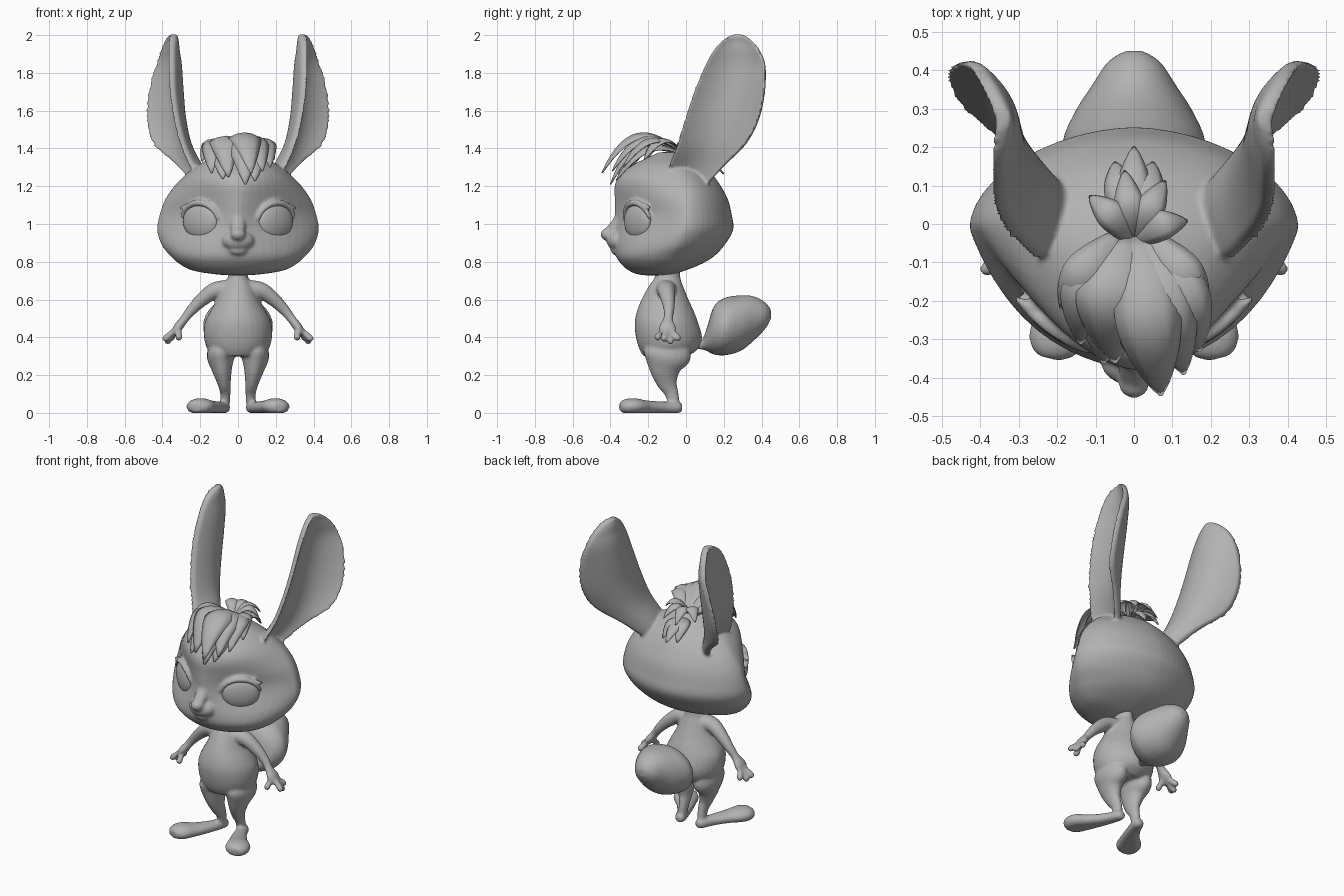
import bpy, bmesh, math
from mathutils import Vector, Matrix

if "Cube" in bpy.data.objects:
    bpy.data.objects.remove(bpy.data.objects["Cube"])

grey = bpy.data.materials.new("soft grey")
grey.diffuse_color = (0.45, 0.45, 0.45, 1)
grey.use_nodes = True
grey.node_tree.nodes["Principled BSDF"].inputs["Base Color"].default_value = grey.diffuse_color


def resample(rows, k=5):
    """Smooth Catmull-Rom interpolation between rows of numbers."""
    out = []
    for i in range(len(rows) - 1):
        a, b, c, d = (rows[max(0, min(len(rows) - 1, j))] for j in range(i - 1, i + 3))
        for s in range(k):
            t = s / k
            out.append([0.5 * (2 * q + (r - p) * t + (2 * p - 5 * q + 4 * r - w) * t * t
                               + (3 * q - p - 3 * r + w) * t ** 3)
                        for p, q, r, w in zip(a, b, c, d)])
    out.append(list(rows[-1]))
    return out


def skin(bm, rings):
    """Bridge closed rings into a capped solid."""
    vs = [[bm.verts.new(p) for p in ring] for ring in rings]
    n = len(vs[0])
    for a, b in zip(vs, vs[1:]):
        for i in range(n):
            bm.faces.new((a[i], a[(i + 1) % n], b[(i + 1) % n], b[i]))
    bm.faces.new(vs[0][::-1])
    bm.faces.new(vs[-1])


def tube(bm, path, ref, sx=1, n=20, floor=None, axis=None):
    """Tube along (x, y, z, side radius, up radius) rows."""
    rows = resample(path)
    rings = []
    for i, r in enumerate(rows):
        t = Vector(rows[min(i + 1, len(rows) - 1)][:3]) - Vector(rows[max(i - 1, 0)][:3])
        t = Vector(axis) if axis else t
        side = t.cross(Vector(ref)).normalized()
        up = side.cross(t).normalized()
        ring = []
        for j in range(n):
            a = 2 * math.pi * j / n
            p = Vector(r[:3]) + side * r[3] * math.cos(a) + up * r[4] * math.sin(a)
            if floor is not None:
                p.z = max(p.z, floor)
            ring.append((p.x * sx, p.y, p.z))
        rings.append(ring)
    skin(bm, rings)


def slices(bm, table, n=48):
    """Horizontal slices: z, half width, front y, back y, widest y, front roundness."""
    rings = []
    for z, w, yf, yb, yw, p in resample(table):
        ring = []
        for j in range(n):
            a = 2 * math.pi * j / n
            c, s = math.cos(a), math.sin(a)
            e = 2 / (p if s < 0 else 1.8)
            depth = (yw - yf) if s < 0 else (yb - yw)
            ring.append((math.copysign(abs(c) ** e, c) * w,
                         yw + math.copysign(abs(s) ** e, s) * depth, z))
        rings.append(ring)
    skin(bm, rings)


def ball(bm, c, r, turn=0):
    m = Matrix.Translation(c) @ Matrix.Rotation(turn, 4, 'Z') @ Matrix.Diagonal((*r, 1))
    bmesh.ops.create_icosphere(bm, subdivisions=4, radius=1, matrix=m)


def finish(bm, name, voxel=0, smooth=6):
    bmesh.ops.recalc_face_normals(bm, faces=bm.faces[:])
    me = bpy.data.meshes.new(name)
    bm.to_mesh(me)
    bm.free()
    me.materials.append(grey)
    for f in me.polygons:
        f.use_smooth = True
    ob = bpy.data.objects.new(name, me)
    bpy.context.collection.objects.link(ob)
    if voxel:
        m = ob.modifiers.new("blend", 'REMESH')
        m.mode, m.voxel_size, m.use_smooth_shade = 'VOXEL', voxel, True
        m = ob.modifiers.new("soften", 'SMOOTH')
        m.factor, m.iterations = 0.5, smooth
    return ob


# Head: skull, snout, eyelids and ears blended together
bm = bmesh.new()
slices(bm, [(.728, .04, -.21, -.13, -.17, 2), (.735, .13, -.26, -.07, -.17, 2),
            (.755, .245, -.305, 0, -.13, 1.9), (.79, .312, -.345, .085, -.1, 1.9),
            (.83, .357, -.37, .15, -.08, 1.85), (.89, .405, -.38, .205, -.04, 1.6),
            (.97, .428, -.38, .25, -.01, 1.33), (1.05, .415, -.378, .242, 0, 1.25),
            (1.13, .386, -.378, .222, 0, 1.38), (1.2, .338, -.378, .185, 0, 1.6),
            (1.25, .29, -.357, .15, -.02, 1.8), (1.29, .245, -.315, .11, -.04, 1.9),
            (1.33, .18, -.25, .06, -.07, 2), (1.38, .05, -.14, -.04, -.09, 2)])
ball(bm, (0, -.362, .912), (.085, .058, .055))
ball(bm, (0, -.413, .945), (.04, .04, .034))
ball(bm, (0, -.368, .86), (.05, .03, .025))
tube(bm, [(0, -.33, 1.06, .03, .03), (0, -.362, 1.0, .04, .035), (0, -.405, .955, .036, .03)], (0, 1, 0))

EYE, T, N = Vector((.198, -.256, 1.015)), Vector((.81, .58, 0)), Vector((.58, -.81, 0))
ear_rows = [  # z, front rim x y, back rim x y, cup depth
    (1.2, .2, -.1, .24, .1, .05), (1.31, .262, -.09, .33, .2, .065),
    (1.42, .308, -.05, .452, .305, .09), (1.55, .342, -.01, .488, .375, .095),
    (1.7, .365, .04, .479, .41, .09), (1.84, .371, .1, .44, .415, .065),
    (1.92, .372, .145, .415, .385, .042), (1.965, .37, .185, .395, .35, .028),
    (1.99, .368, .22, .382, .32, .015), (2.004, .365, .25, .37, .29, .01)]
for sx in (1, -1):
    # Upper lid with a small lash corner
    lid = []
    for k in range(9):
        a = math.radians(8 + 165 * k / 8)
        p = EYE + T * .116 * math.cos(a) + N * (.002 + .02 * math.sin(a)) + Vector((0, 0, .097 * math.sin(a)))
        r = .009 + .009 * math.sin(a)
        lid.append((*p, r, r))
    tube(bm, lid, N, sx, 12)
    tube(bm, [(*(EYE + T * u + N * .012 + Vector((0, 0, z))), r, r) for u, z, r in
              ((.07, .085, .014), (.1, .075, .013), (.13, .07, .007))], N, sx, 10)
    # Ear: cupped blade with a thick rim
    rings = []
    for z, fx, fy, bx, by, cup in resample(ear_rows):
        F, B = Vector((fx, fy, z)), Vector((bx, by, z))
        d = (B - F).normalized()
        n = Vector((d.y, -d.x, 0))
        inner, outer = [], []
        for k in range(17):
            u = k / 16
            arch = 1 - (2 * u - 1) ** 2
            p = F.lerp(B, u) - n * cup * arch
            inner.append(p)
            outer.append(p - n * (.036 + .006 * arch))
        rings.append([(p.x * sx, p.y, p.z) for p in inner + outer[::-1]])
    skin(bm, rings)
finish(bm, "head_and_ears", .0085, 6)

# Eyes
for sx, name in ((1, "eye_left"), (-1, "eye_right")):
    bm = bmesh.new()
    ball(bm, (EYE.x * sx, EYE.y, EYE.z), (.11, .04, .096), sx * math.atan2(T.y, T.x))
    finish(bm, name)

# Body: torso, arms, hands, legs and feet blended together
bm = bmesh.new()
slices(bm, [(.3, .125, -.225, .01, -.1, 2), (.34, .163, -.248, .065, -.09, 2),
            (.4, .18, -.265, .085, -.09, 2), (.47, .178, -.272, .067, -.09, 2),
            (.53, .152, -.262, .045, -.1, 2), (.59, .118, -.24, .018, -.1, 2),
            (.67, .083, -.198, -.015, -.1, 2), (.72, .053, -.165, -.03, -.095, 2),
            (.78, .053, -.165, -.03, -.095, 2)], 32)
fingers = [(.393, -.12, .385), (.38, -.08, .37), (.36, -.035, .388), (.312, -.16, .39)]
for sx in (1, -1):
    tube(bm, [(.04, -.105, .655, .05, .06), (.12, -.105, .648, .045, .048), (.19, -.095, .6, .037, .038),
              (.25, -.09, .54, .028, .028), (.285, -.095, .495, .023, .026),
              (.318, -.098, .452, .024, .046), (.34, -.095, .42, .015, .036)], (0, 1, 0), sx)
    for f in fingers:
        a, b = Vector((.315, -.1, .455)), Vector(f)
        rows = [(*a.lerp(b, t), r, r) for t, r in ((0, .018), (.5, .017), (.85, .019), (.97, .015), (1.04, .007))]
        tube(bm, rows, (0, 1, 0), sx, 10)
    tube(bm, [(.09, -.09, .37, .06, .11), (.092, -.1, .3, .073, .125), (.085, -.11, .23, .054, .085),
              (.074, -.1, .16, .036, .055), (.067, -.075, .1, .027, .036),
              (.07, -.058, .015, .025, .03)], (0, 1, 0), sx)
    tube(bm, [(.068, -.02, .025, .018, .018), (.072, -.045, .027, .032, .03), (.1, -.12, .028, .04, .032),
              (.148, -.21, .03, .056, .036), (.195, -.28, .034, .074, .044),
              (.215, -.325, .032, .06, .038), (.222, -.348, .03, .03, .022)], (0, 0, 1), sx, floor=0)
finish(bm, "body", .008, 5)

# Tail
bm = bmesh.new()
tube(bm, [(0, .06, .355, .02, .02), (0, .09, .365, .04, .03), (0, .115, .395, .1, .07),
          (0, .15, .438, .155, .13), (0, .21, .458, .186, .153), (0, .29, .475, .155, .147),
          (0, .36, .5, .11, .117), (0, .42, .515, .07, .07), (0, .45, .522, .025, .025)],
     (0, 0, 1), n=32, axis=(0, 1, 0))
finish(bm, "tail", .01, 4)

# Hair tuft: broad curved leaf-shaped locks (bend x z, tip x y z, half width)
fringe = [(.03, 1.6, .04, -.4, 1.21, .09), (.04, 1.63, .07, -.445, 1.27, .085),
          (-.1, 1.6, -.05, -.36, 1.25, .085), (.11, 1.59, .13, -.39, 1.28, .07),
          (-.17, 1.55, -.14, -.31, 1.27, .065), (.18, 1.56, .17, -.33, 1.3, .06),
          (-.17, 1.54, -.19, -.22, 1.33, .05), (.16, 1.54, .19, -.22, 1.34, .05),
          (-.1, 1.5, -.08, -.36, 1.24, .075), (.1, 1.5, .09, -.37, 1.23, .075)]
locks = [((bx * .2, -.03, 1.38), (bx, ty * .65, bz), (tx, ty, tz), w)
         for bx, bz, tx, ty, tz, w in fringe]
for deg in (10, 55, 100, 145):  # crown petals
    c, s = math.cos(math.radians(deg)), math.sin(math.radians(deg))
    locks.append(((0, -.04, 1.37), (c * .08, .06 * s, 1.51), (c * .14, -.02 + .16 * s, 1.4 - .04 * s), .038))
for x in (-.05, 0, .05):  # nape petals
    locks.append(((0, 0, 1.345), (x, .11, 1.4), (x, .2 - abs(x) * .8, 1.265), .042))
bm = bmesh.new()
for root, bend, tip, w in locks:
    a, b, c = Vector(root), Vector(bend), Vector(tip)
    d = c - a
    side = Vector((-d.y, d.x, 0)).normalized()
    grid = []
    for i in range(15):
        t = i / 14
        p = a.lerp(b, t).lerp(b.lerp(c, t), t)
        up = (b.lerp(c, t) - a.lerp(b, t)).cross(side).normalized()
        half = w * math.sin(math.pi * (.12 + .875 * t)) ** .75
        grid.append([bm.verts.new(p + side * half * u - up * half * .35 * u * u)
                     for u in (-1, -.5, 0, .5, 1)])
    for r, q in zip(grid, grid[1:]):
        for i in range(4):
            bm.faces.new((r[i], r[i + 1], q[i + 1], q[i]))
hair = finish(bm, "hair_tuft")
m = hair.modifiers.new("thickness", 'SOLIDIFY')
m.thickness, m.offset = .006, 0
